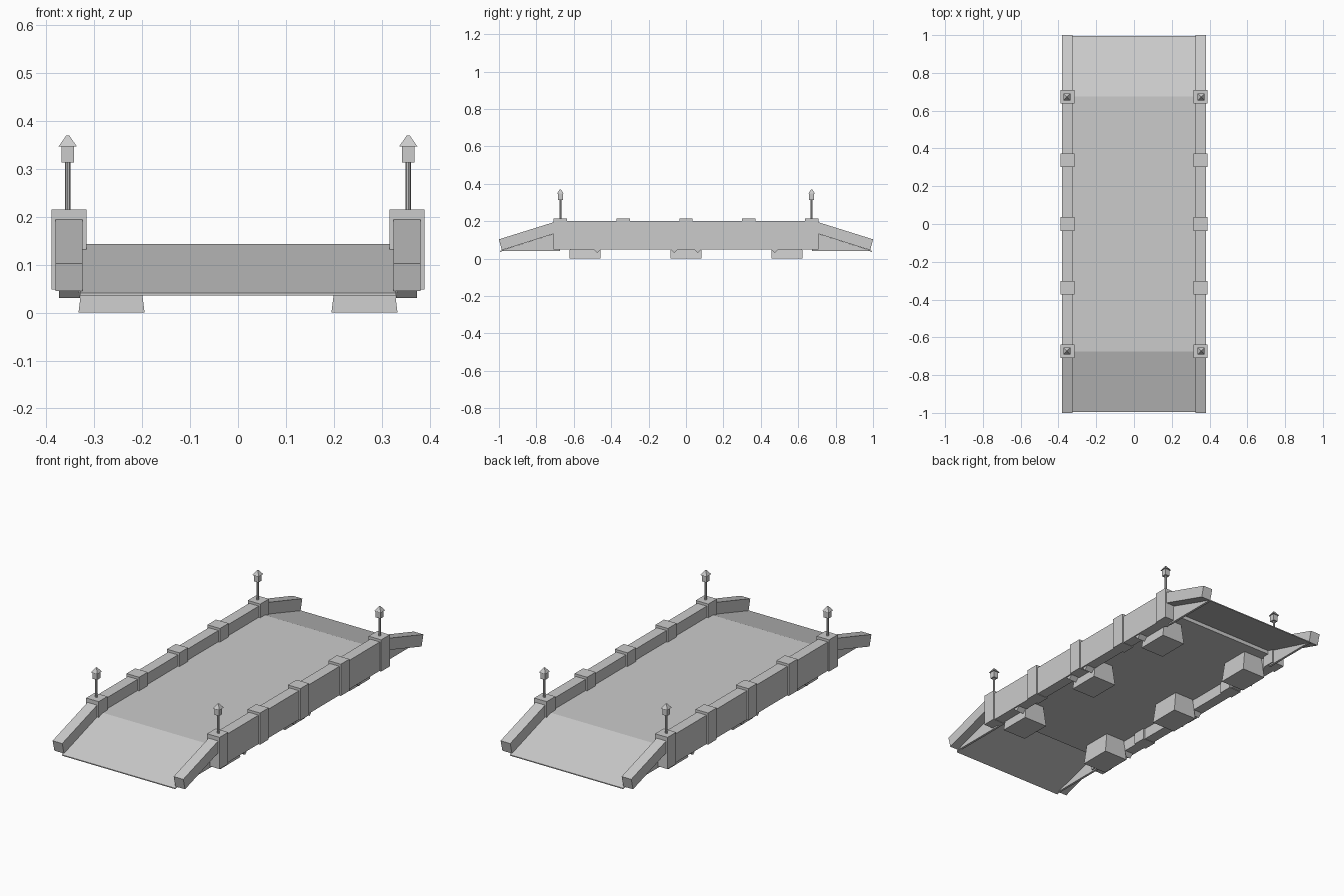
import bpy
import bmesh
from mathutils import Vector

cube = bpy.data.objects.get("Cube")
if cube:
    bpy.data.objects.remove(cube, do_unlink=True)

stone = bpy.data.materials.new("light grey stone")
stone.use_nodes = True
COLOR = (0.6, 0.6, 0.6, 1)
stone.diffuse_color = COLOR
stone.node_tree.nodes["Principled BSDF"].inputs["Base Color"].default_value = COLOR


def finish(name, bm):
    bmesh.ops.recalc_face_normals(bm, faces=bm.faces)
    mesh = bpy.data.meshes.new(name)
    bm.to_mesh(mesh)
    bm.free()
    mesh.materials.append(stone)
    obj = bpy.data.objects.new(name, mesh)
    bpy.context.collection.objects.link(obj)
    return obj


def prism(name, profile, x0, x1):
    """Extrude a (y, z) outline along x."""
    bm = bmesh.new()
    face = bm.faces.new([bm.verts.new((x0, y, z)) for y, z in profile])
    side = bmesh.ops.extrude_face_region(bm, geom=[face])["geom"]
    moved = [v for v in side if isinstance(v, bmesh.types.BMVert)]
    bmesh.ops.translate(bm, vec=(x1 - x0, 0, 0), verts=moved)
    return finish(name, bm)


def frustum(name, x, y, z0, z1, base, top):
    """Box with separate (half x, half y) sizes at its base and top."""
    bm = bmesh.new()
    bmesh.ops.create_cube(bm, size=2)
    for v in bm.verts:
        hx, hy = top if v.co.z > 0 else base
        v.co = Vector((x + v.co.x * hx, y + v.co.y * hy, z1 if v.co.z > 0 else z0))
    return finish(name, bm)


def pole(name, x, y, z0, z1, radius):
    bm = bmesh.new()
    bmesh.ops.create_cone(bm, cap_ends=True, segments=8, radius1=radius,
                          radius2=radius, depth=z1 - z0)
    bmesh.ops.translate(bm, vec=(x, y, (z0 + z1) / 2), verts=bm.verts)
    return finish(name, bm)


END = 0.674      # where the level deck meets the ramps
POST_X = 0.3525  # centre line of the posts

# Level roadway
prism("deck", [(-END, 0.108), (END, 0.108), (END, 0.143), (-END, 0.143)], -0.33, 0.33)

# Thin sloping ramps
for s, end in ((-1, "front"), (1, "back")):
    prism(end + "_ramp", [(s * END, 0.143), (s * 0.995, 0.041),
                          (s * 0.995, 0.036), (s * END, 0.128)], -0.33, 0.33)

for sx, side in ((-1, "right"), (1, "left")):
    x = sx * POST_X

    # Side wall with its posts
    prism(side + "_wall", [(-END, 0.05), (END, 0.05), (END, 0.202), (-END, 0.202)],
          sx * 0.325, sx * 0.381)
    for i in range(-2, 3):
        frustum(side + "_post", x, i * 0.3365, 0.048, 0.215,
                (0.0365, 0.036), (0.0365, 0.036))

    for sy, end in ((-1, "front"), (1, "back")):
        tag = side + "_" + end
        y = sy * END

        # Sloping end wall, with a recessed panel closing the gap below it
        prism(tag + "_end_wall", [(sy * 0.69, 0.2), (sy, 0.103), (sy * 0.985, 0.045),
                                  (sy * 0.69, 0.138)], sx * 0.325, sx * 0.381)
        prism(tag + "_panel", [(sy * 0.99, 0.041), (y, 0.041), (y, 0.14)],
              sx * 0.322, sx * 0.334)

        # Lantern on the corner post
        lx = sx * 0.3555
        ly = sy * 0.672
        pole(tag + "_lantern_pole", lx, ly, 0.21, 0.315, 0.0055)
        frustum(tag + "_lantern", lx, ly, 0.313, 0.348, (0.0135, 0.0135), (0.0135, 0.0135))
        frustum(tag + "_lantern_roof", lx, ly, 0.347, 0.37, (0.019, 0.019), (0.003, 0.003))

        # Small brackets under the wall beside the piers
        for c in (0.062, 0.475):
            prism(tag + "_bracket", [(sy * c - 0.022, 0.052), (sy * c, 0.03),
                                     (sy * c + 0.022, 0.052)], sx * 0.33, sx * 0.374)

    # Tapered piers
    for y in (-0.54, 0, 0.54):
        frustum(side + "_pier", sx * 0.264, y, 0, 0.112, (0.069, 0.084), (0.055, 0.078))
